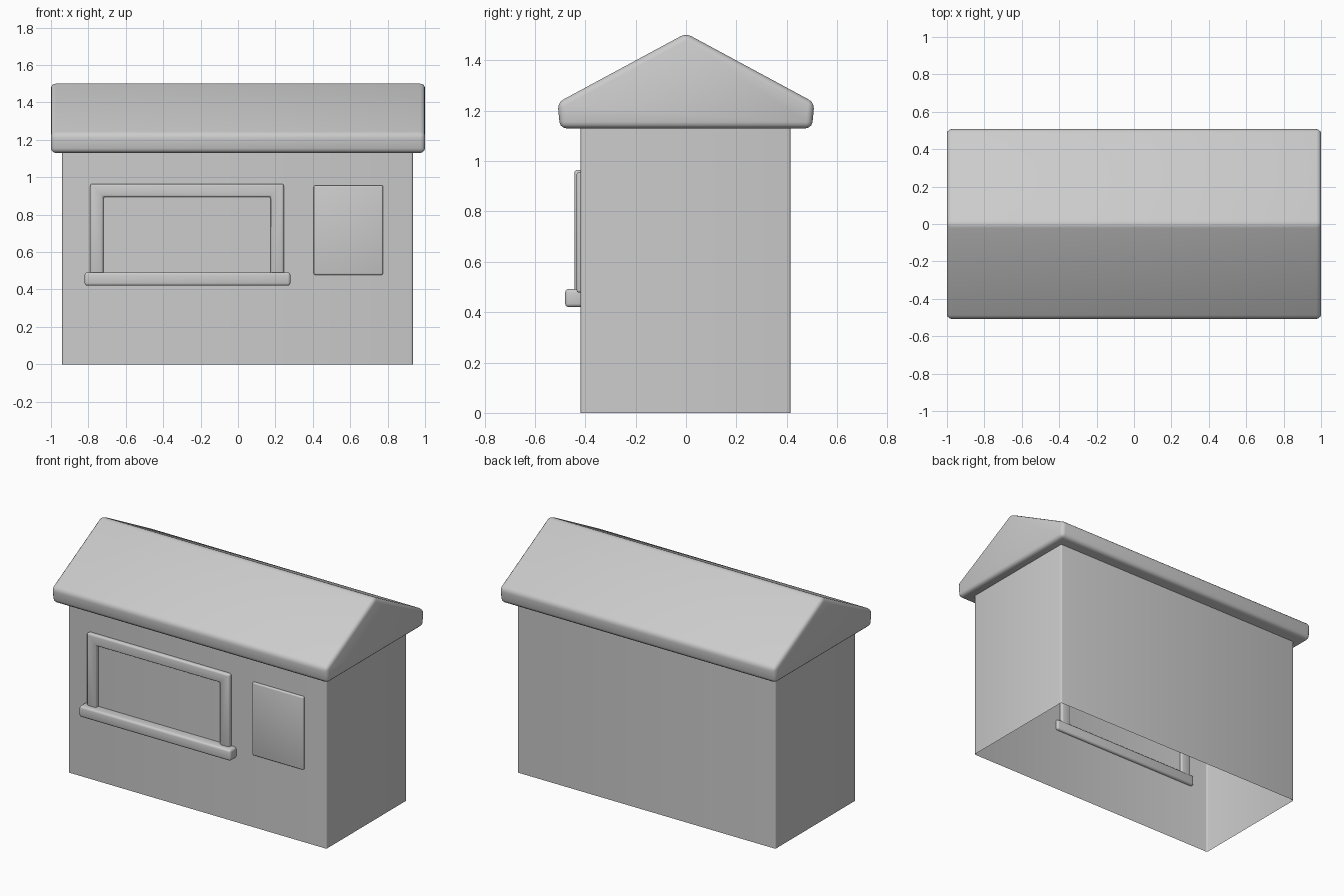
import bpy, bmesh, math
from mathutils import Vector

if "Cube" in bpy.data.objects:
    bpy.data.objects.remove(bpy.data.objects["Cube"])


def prism(name, pts, lo, hi, axis, bevel, caps=True, segments=3):
    """Extrude a 2D profile along an axis and round its sharp edges."""
    def place(a, b, t):
        return Vector({'x': (t, a, b), 'y': (a, t, b), 'z': (a, b, t)}[axis])

    bm = bmesh.new()
    near = [bm.verts.new(place(a, b, lo)) for a, b in pts]
    far = [bm.verts.new(place(a, b, hi)) for a, b in pts]
    n = len(pts)
    for i in range(n):
        j = (i + 1) % n
        bm.faces.new((near[i], near[j], far[j], far[i]))
    if caps:
        bm.faces.new(near[::-1])
        bm.faces.new(far)
    bmesh.ops.recalc_face_normals(bm, faces=bm.faces)
    edges = [e for e in bm.edges if len(e.link_faces) == 2]
    bmesh.ops.bevel(bm, geom=edges, offset=bevel, segments=segments,
                    profile=0.5, affect='EDGES', clamp_overlap=True)
    bmesh.ops.recalc_face_normals(bm, faces=bm.faces)
    mesh = bpy.data.meshes.new(name)
    bm.to_mesh(mesh)
    bm.free()
    obj = bpy.data.objects.new(name, mesh)
    bpy.context.collection.objects.link(obj)
    bpy.ops.object.select_all(action='DESELECT')
    obj.select_set(True)
    bpy.context.view_layer.objects.active = obj
    bpy.ops.object.shade_smooth_by_angle(angle=math.radians(40))
    return obj


def rect(x0, x1, z0, z1):
    return [(x0, z0), (x1, z0), (x1, z1), (x0, z1)]


# Hollow walls, open underneath
prism("walls", rect(-0.94, 0.935, -0.418, 0.415), 0, 1.14, 'z', 0.01, caps=False)

# Gabled roof with thick, slightly flared eaves
prism("roof", [(-0.5, 1.13), (0.5, 1.13), (0.51, 1.232), (0, 1.507), (-0.51, 1.232)],
      -1, 1, 'x', 0.025)

# Serving window surround: two posts and a head in one piece
x0, x1, top, base, w = -0.79, 0.245, 0.965, 0.475, 0.07
prism("window_frame",
      [(x0, base), (x0 + w, base), (x0 + w, top - w), (x1 - w, top - w),
       (x1 - w, base), (x1, base), (x1, top), (x0, top)],
      -0.443, -0.40, 'y', 0.012)

# Counter ledge below the window
prism("window_sill", rect(-0.82, 0.28, 0.42, 0.492), -0.48, -0.40, 'y', 0.014)

# Notice panel beside the window
prism("notice_panel", rect(0.405, 0.775, 0.478, 0.956), -0.434, -0.41, 'y', 0.008)
